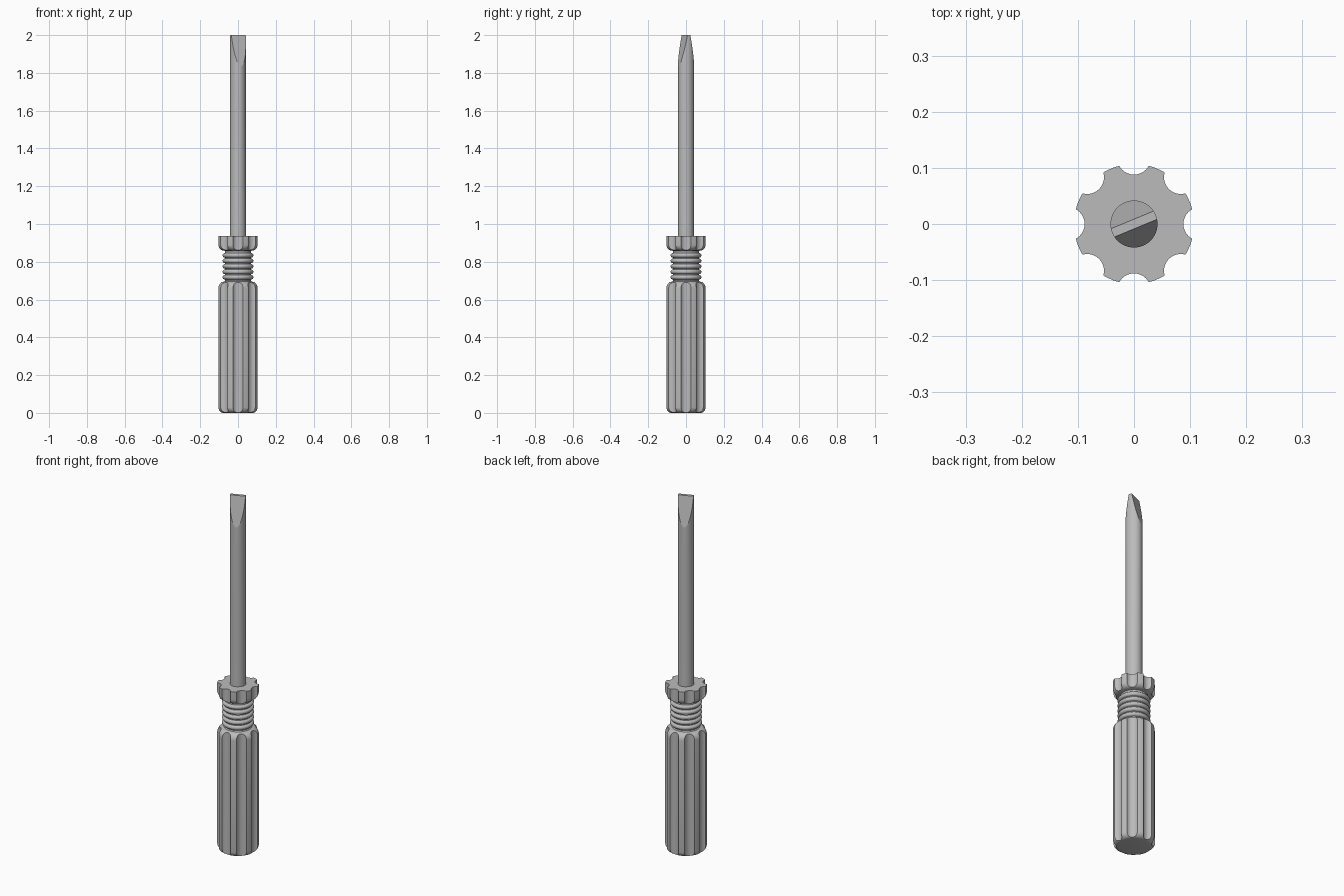
import bpy, bmesh, math
from mathutils import Vector, Matrix

cube = bpy.data.objects.get("Cube")
if cube:
    bpy.data.objects.remove(cube, do_unlink=True)

grey = bpy.data.materials.new("plain_grey")
grey.use_nodes = True
color = (0.5, 0.5, 0.5, 1)
grey.diffuse_color = color
grey.node_tree.nodes["Principled BSDF"].inputs["Base Color"].default_value = color


def make_object(name, bm):
    bmesh.ops.recalc_face_normals(bm, faces=bm.faces)
    mesh = bpy.data.meshes.new(name)
    bm.to_mesh(mesh)
    bm.free()
    mesh.materials.append(grey)
    obj = bpy.data.objects.new(name, mesh)
    bpy.context.collection.objects.link(obj)
    return obj


def activate(obj):
    bpy.ops.object.select_all(action='DESELECT')
    obj.select_set(True)
    bpy.context.view_layer.objects.active = obj


def smooth(obj):
    activate(obj)
    bpy.ops.object.shade_smooth_by_angle(angle=math.radians(32))


def lathe(profile, sides):
    """Closed solid of revolution from (radius, height) points."""
    bm = bmesh.new()
    rings = [[bm.verts.new((r * math.cos(a), r * math.sin(a), z))
              for a in (math.tau * (i + 0.5) / sides for i in range(sides))]
             for r, z in profile]
    for low, high in zip(rings, rings[1:]):
        for i in range(sides):
            j = (i + 1) % sides
            bm.faces.new((low[i], low[j], high[j], high[i]))
    bm.faces.new(rings[0][::-1])
    bm.faces.new(rings[-1])
    return bm


def fillet(r, z, size, start, steps=6):
    """Quarter arc of profile points about (r, z)."""
    return [(r + size * math.cos(a), z + size * math.sin(a))
            for a in (math.radians(start + 90 * i / steps) for i in range(steps + 1))]


# Handle: rounded grip, ringed neck and collar in one profile
GRIP = 0.107
profile = fillet(GRIP - 0.03, 0.03, 0.03, -90)
profile += fillet(GRIP - 0.035, 0.66, 0.035, 0)
profile += [(0.068, 0.70)]
for k in range(5):
    z = 0.718 + 0.029 * k
    profile += [(0.07 + 0.012 * math.cos(math.radians(a)),
                 z + 0.012 * math.sin(math.radians(a))) for a in range(-90, 91, 30)]
profile += [(0.07, 0.858)]
profile += fillet(GRIP - 0.03, 0.89, 0.03, -90)
profile += [(GRIP, 0.936)]
handle = make_object("handle", lathe(profile, 48))

# Eight flutes cut along the grip and collar
bm = bmesh.new()
for k in range(8):
    turn = Matrix.Rotation(math.tau * k / 8, 4, 'Z')
    bmesh.ops.create_cone(bm, cap_ends=True, segments=32, radius1=0.03, radius2=0.03,
                          depth=1.2, matrix=turn @ Matrix.Translation((0.118, 0, 0.5)))
cutter = make_object("flute_cutter", bm)
cutter.hide_render = True
cut = handle.modifiers.new("flutes", 'BOOLEAN')
cut.operation = 'DIFFERENCE'
cut.solver = 'EXACT'
cut.object = cutter
activate(handle)
bpy.ops.object.modifier_apply(modifier=cut.name)
bpy.data.objects.remove(cutter, do_unlink=True)
smooth(handle)

# Shaft with a wedge tip, its blade turned from the x axis
bm = lathe([(0.042, 0.92), (0.042, 2.0)], 32)
blade = Matrix.Rotation(math.radians(22.5), 3, 'Z')
for side in (1, -1):
    normal = blade @ Vector((0, side * 0.165, 0.034)).normalized()
    point = blade @ Vector((0, side * 0.008, 2.0))
    cut = bmesh.ops.bisect_plane(bm, geom=bm.verts[:] + bm.edges[:] + bm.faces[:],
                                 plane_co=point, plane_no=normal, clear_outer=True)
    edges = [e for e in cut["geom_cut"] if isinstance(e, bmesh.types.BMEdge)]
    bmesh.ops.holes_fill(bm, edges=edges, sides=0)
shaft = make_object("shaft", bm)
smooth(shaft)
shaft.data.polygons.foreach_set("use_smooth", [len(p.vertices) < 5 for p in shaft.data.polygons])
